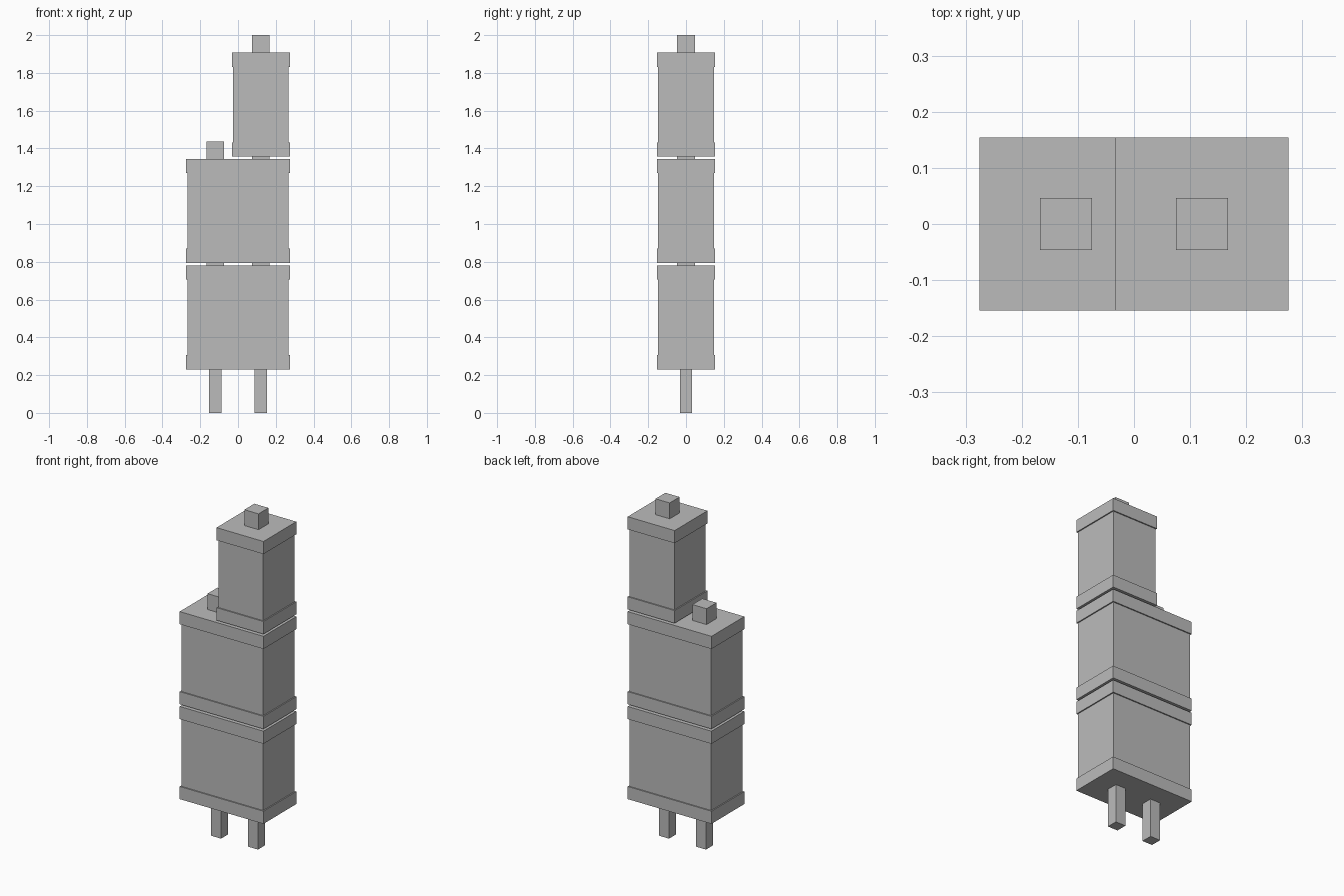
import bpy

# Remove the default cube
cube = bpy.data.objects.get("Cube")
if cube:
    bpy.data.objects.remove(cube, do_unlink=True)

grey = bpy.data.materials.new("plain grey")
grey.use_nodes = True
GREY = (0.5, 0.5, 0.5, 1.0)
grey.diffuse_color = GREY
grey.node_tree.nodes["Principled BSDF"].inputs["Base Color"].default_value = GREY

DEPTH = 0.308      # front to back of every rim
HEIGHT = 0.55      # one block
RIM = 0.075        # height of a rim
INSET = 0.007      # step from rim to wall
PEG_X = 0.121      # sideways position of legs and studs


def box(name, x, width, depth, bottom, top):
    """Axis-aligned box centred on y = 0."""
    bpy.ops.mesh.primitive_cube_add(size=1, location=(x, 0, (bottom + top) / 2))
    ob = bpy.context.object
    ob.name = name
    ob.scale = (width, depth, top - bottom)
    bpy.ops.object.transform_apply(location=False, rotation=False, scale=True)
    ob.data.materials.append(grey)
    return ob


def block(name, x, width, bottom, stud_xs):
    """Wall between two rims, with square studs on the top."""
    top = bottom + HEIGHT
    box(name + "_lower_rim", x, width, DEPTH, bottom, bottom + RIM)
    box(name + "_wall", x, width - 2 * INSET, DEPTH - 2 * INSET,
        bottom + RIM, top - RIM)
    box(name + "_upper_rim", x, width, DEPTH, top - RIM, top)
    for sx in stud_xs:
        side = "left" if sx > 0 else "right"
        box(f"{name}_{side}_stud", sx, 0.093, 0.093, top, top + 0.094)


# Two legs
for side, x in (("left", PEG_X), ("right", -PEG_X)):
    box(side + "_leg", x, 0.066, 0.066, 0, 0.231)

# Two wide blocks and a narrow one on the left
block("bottom_block", 0, 0.55, 0.231, (-PEG_X, PEG_X))
block("middle_block", 0, 0.55, 0.794, (-PEG_X, PEG_X))
block("top_block", PEG_X, DEPTH, 1.357, (PEG_X,))
